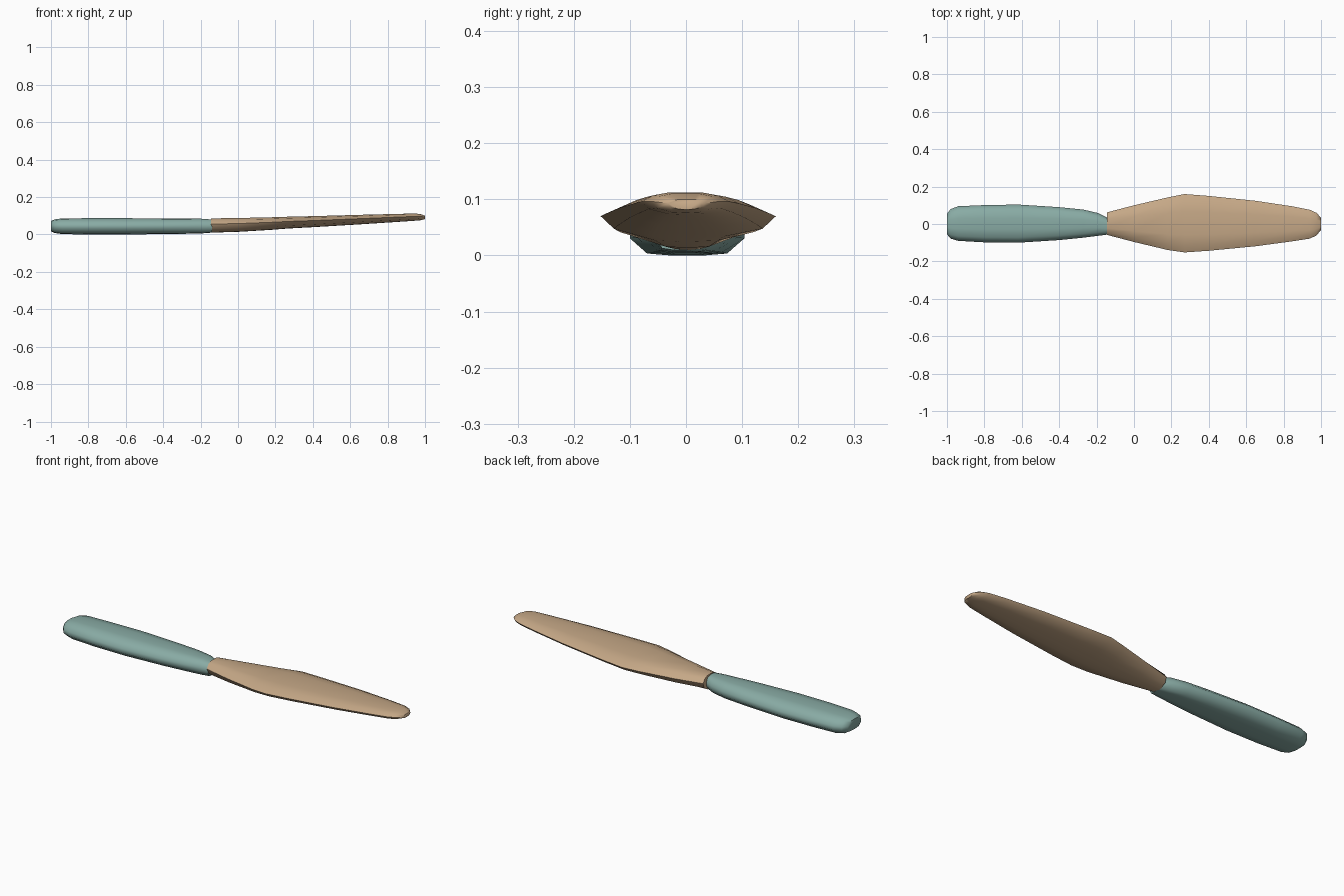
import bpy, bmesh, math

cube = bpy.data.objects.get("Cube")
if cube:
    bpy.data.objects.remove(cube, do_unlink=True)


def make_material(name, rgb):
    mat = bpy.data.materials.new(name)
    mat.use_nodes = True
    mat.diffuse_color = (*rgb, 1)
    bsdf = mat.node_tree.nodes["Principled BSDF"]
    bsdf.inputs["Base Color"].default_value = (*rgb, 1)
    bsdf.inputs["Roughness"].default_value = 0.6
    return mat


def loft(name, stations, section, mat):
    """Skin a unit section through stations of (x, y_min, y_max, z_min, z_max)."""
    bm = bmesh.new()
    rings = []
    for x, y0, y1, z0, z1 in stations:
        rings.append([bm.verts.new((x, (y0 + y1) / 2 + u * (y1 - y0) / 2,
                                    (z0 + z1) / 2 + v * (z1 - z0) / 2))
                      for u, v in section])
    n = len(section)
    for a, b in zip(rings, rings[1:]):
        for i in range(n):
            j = (i + 1) % n
            bm.faces.new((a[i], a[j], b[j], b[i]))
    bm.faces.new(rings[0])
    bm.faces.new(rings[-1])
    bmesh.ops.recalc_face_normals(bm, faces=bm.faces)
    mesh = bpy.data.meshes.new(name)
    bm.to_mesh(mesh)
    bm.free()
    obj = bpy.data.objects.new(name, mesh)
    bpy.context.collection.objects.link(obj)
    mesh.materials.append(mat)
    bpy.ops.object.select_all(action="DESELECT")
    obj.select_set(True)
    bpy.context.view_layer.objects.active = obj
    bpy.ops.object.shade_smooth_by_angle(angle=math.radians(60))
    return obj


def mirrored(half):
    """Close a half section, listed from top to bottom, across the middle."""
    return half + [(-u, v) for u, v in reversed(half)]


teal = make_material("teal handle", (0.25, 0.41, 0.375))
tan = make_material("tan wood", (0.56, 0.39, 0.24))

# Grip: rounded bar, narrowing to the neck
grip_section = mirrored([(0.3, 1), (0.72, 0.85), (1, 0.25),
                         (1, -0.3), (0.7, -0.92), (0.3, -1)])
loft("handle", [
    (-1.0, -0.055, 0.055, 0.018, 0.072),
    (-0.98, -0.078, 0.08, 0.008, 0.081),
    (-0.94, -0.09, 0.095, 0.002, 0.086),
    (-0.8, -0.098, 0.101, 0, 0.087),
    (-0.62, -0.1, 0.104, 0, 0.087),
    (-0.4, -0.086, 0.09, 0.002, 0.086),
    (-0.27, -0.073, 0.077, 0.004, 0.085),
    (-0.19, -0.063, 0.058, 0.006, 0.084),
    (-0.14, -0.056, 0.032, 0.01, 0.08),
], grip_section, teal)

# Blade: thin lens, widest a third of the way along, rising to the tip
blade_section = mirrored([(0.4, 1), (0.75, 0.75), (1, 0.2),
                          (0.85, -0.5), (0.4, -0.95), (0.1, -1)])
loft("blade", [
    (-0.145, -0.058, 0.062, 0.01, 0.086),
    (0.0, -0.096, 0.1, 0.014, 0.088),
    (0.18, -0.139, 0.142, 0.025, 0.092),
    (0.27, -0.152, 0.16, 0.032, 0.095),
    (0.4, -0.143, 0.15, 0.039, 0.098),
    (0.65, -0.119, 0.124, 0.054, 0.105),
    (0.85, -0.092, 0.094, 0.067, 0.11),
    (0.94, -0.078, 0.076, 0.073, 0.112),
    (0.975, -0.062, 0.06, 0.076, 0.11),
    (1.0, -0.032, 0.034, 0.082, 0.1),
], blade_section, tan)
